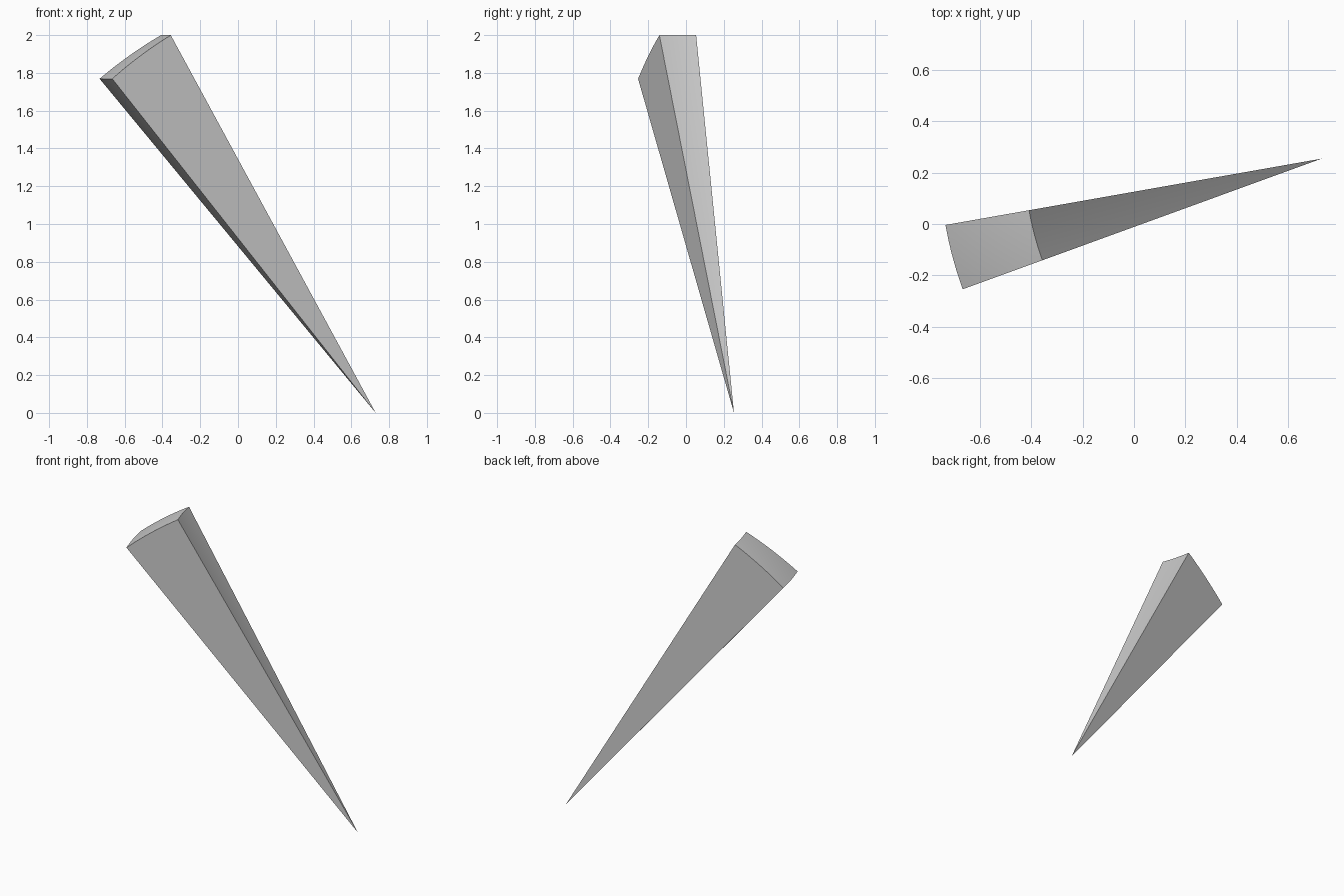
import bpy, bmesh
from math import radians, sin, cos
from mathutils import Vector

cube = bpy.data.objects.get("Cube")
if cube:
    bpy.data.objects.remove(cube)

# Spherical sector: apex at the bottom, rounded cap at the top
RADIUS = 2.309
APEX = Vector((0.729, 0.254, 0.0))
POLAR = (30, 40)       # tilt from vertical, degrees
AZIMUTH = (190, 200)   # heading, degrees
STEPS = 12


def on_sphere(i, j):
    polar = radians(POLAR[0] + (POLAR[1] - POLAR[0]) * i / STEPS)
    heading = radians(AZIMUTH[0] + (AZIMUTH[1] - AZIMUTH[0]) * j / STEPS)
    direction = Vector((sin(polar) * cos(heading), sin(polar) * sin(heading), cos(polar)))
    return APEX + RADIUS * direction


bm = bmesh.new()
tip = bm.verts.new(APEX)
grid = [[bm.verts.new(on_sphere(i, j)) for j in range(STEPS + 1)] for i in range(STEPS + 1)]

# Rounded cap
for i in range(STEPS):
    for j in range(STEPS):
        bm.faces.new((grid[i][j], grid[i + 1][j], grid[i + 1][j + 1], grid[i][j + 1]))

# Upper and lower conical walls
for row in (grid[0], grid[-1]):
    for a, b in zip(row, row[1:]):
        bm.faces.new((tip, a, b))

# Flat side walls
for j in (0, -1):
    bm.faces.new([tip] + [row[j] for row in grid])

bmesh.ops.recalc_face_normals(bm, faces=bm.faces)
mesh = bpy.data.meshes.new("sphere_sector")
bm.to_mesh(mesh)
bm.free()

sector = bpy.data.objects.new("sphere_sector", mesh)
bpy.context.collection.objects.link(sector)

# Plain grey material
grey = bpy.data.materials.new("light_grey")
grey.use_nodes = True
grey.diffuse_color = (0.6, 0.6, 0.6, 1)
grey.node_tree.nodes["Principled BSDF"].inputs["Base Color"].default_value = grey.diffuse_color
mesh.materials.append(grey)

# Smooth curved walls, sharp rims
bpy.ops.object.select_all(action="DESELECT")
sector.select_set(True)
bpy.context.view_layer.objects.active = sector
bpy.ops.object.shade_smooth_by_angle(angle=radians(30))
